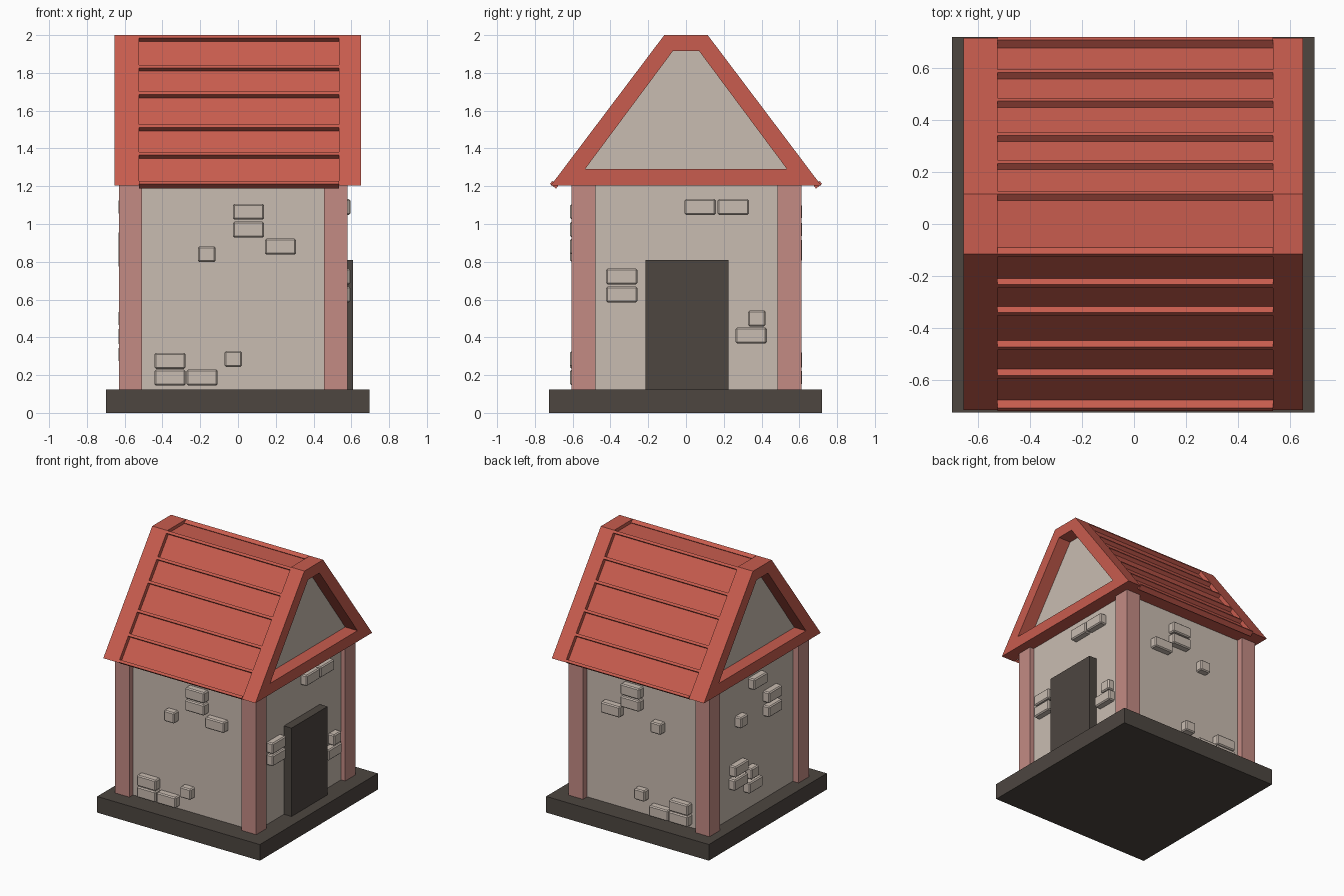
import bpy
import bmesh
from mathutils import Vector

cube = bpy.data.objects.get("Cube")
if cube:
    bpy.data.objects.remove(cube, do_unlink=True)


def material(name, srgb):
    linear = [((c / 255 + 0.055) / 1.055) ** 2.4 for c in srgb] + [1.0]
    mat = bpy.data.materials.new(name)
    mat.use_nodes = True
    mat.diffuse_color = linear
    bsdf = mat.node_tree.nodes["Principled BSDF"]
    bsdf.inputs["Base Color"].default_value = linear
    bsdf.inputs["Roughness"].default_value = 0.9
    return mat


STONE = material("pale stone", (201, 188, 177))
RED = material("roof red", (200, 92, 78))
PINK = material("pillar pink", (195, 139, 132))
DARK = material("dark stone", (77, 70, 64))


def finish(bm, name, mat):
    bmesh.ops.recalc_face_normals(bm, faces=bm.faces)
    mesh = bpy.data.meshes.new(name)
    bm.to_mesh(mesh)
    bm.free()
    mesh.materials.append(mat)
    obj = bpy.data.objects.new(name, mesh)
    bpy.context.collection.objects.link(obj)
    return obj


def box(name, mat, x, y, z):
    """Box from (min, max) pairs."""
    bm = bmesh.new()
    bmesh.ops.create_cube(bm, size=1)
    for v in bm.verts:
        v.co = [r[0] if c < 0 else r[1] for c, r in zip(v.co, (x, y, z))]
    return finish(bm, name, mat)


def prism(name, mat, profile, x0, x1):
    """Extrude a (y, z) profile along x."""
    bm = bmesh.new()
    face = bm.faces.new([bm.verts.new((x0, y, z)) for y, z in profile])
    ext = bmesh.ops.extrude_face_region(bm, geom=[face])
    for v in ext["geom"]:
        if isinstance(v, bmesh.types.BMVert):
            v.co.x = x1
    return finish(bm, name, mat)


def ring(name, mat, outer, inner, x0, x1):
    """Hollow frame between two (y, z) outlines."""
    bm = bmesh.new()
    loops = [[bm.verts.new((x, y, z)) for y, z in pts]
             for x, pts in ((x0, outer), (x1, outer), (x1, inner), (x0, inner))]
    n = len(outer)
    for k in range(4):
        a, b = loops[k], loops[(k + 1) % 4]
        for i in range(n):
            j = (i + 1) % n
            bm.faces.new((a[i], a[j], b[j], b[i]))
    return finish(bm, name, mat)


def trapezoid(y_low, z_low, y_high, z_high):
    return [(-y_low, z_low), (y_low, z_low), (y_high, z_high), (-y_high, z_high)]


# Base, walls and door
WEST, EAST, SIDE = -0.58, 0.545, 0.56
FLOOR, EAVE = 0.125, 1.205
box("base", DARK, (-0.7, 0.695), (-0.725, 0.72), (0, FLOOR))
box("walls", STONE, (WEST, EAST), (-SIDE, SIDE), (FLOOR, EAVE))
box("door", DARK, (EAST - 0.02, 0.61), (-0.215, 0.225), (FLOOR, 0.81))

# Corner pillars
for xn, xr in (("right", (-0.63, -0.508)), ("left", (0.455, 0.58))):
    for yn, yr in (("front", (-0.605, -0.48)), ("back", (0.485, 0.612))):
        box(f"{yn}_{xn}_pillar", PINK, xr, yr, (FLOOR, EAVE))

# Roof end frames and recessed gables
outer = trapezoid(0.715, EAVE, 0.115, 2.0)
inner = trapezoid(0.535, 1.29, 0.07, 1.915)
X0, X1 = -0.525, 0.535
ring("right_roof_frame", RED, outer, inner, -0.655, X0)
ring("left_roof_frame", RED, outer, inner, X1, 0.65)
prism("gable_wall", STONE, trapezoid(0.6, 1.25, 0.08, 1.94), -0.555, EAST)

# Sunken roof panels with raised battens across both slopes
prism("roof_panels", RED, trapezoid(0.677, EAVE, 0.096, 1.975), X0, X1)
top = Vector((0.115, 2.0))
down = (Vector((0.715, EAVE)) - top).normalized()
out = Vector((-down.y, down.x))
for side, label in ((-1, "front"), (1, "back")):
    for i, z in enumerate((1.984, 1.827, 1.685, 1.51, 1.365, 1.207)):
        lower = top + down * ((z - 2.0) / down.y)
        upper = lower - down * 0.02
        lift = out * (0.008 if z < 1.3 else 0)
        quad = [upper + lift, lower + lift, lower - out * 0.032, upper - out * 0.032]
        prism(f"{label}_batten_{i + 1}", RED, [(p.x * side, p.y) for p in quad], X0, X1)

# Protruding bricks: centre along the wall, centre height, width
BIG, SMALL = 0.165, 0.092
long_wall = [(0.055, 1.065, BIG), (0.055, 0.97, BIG), (0.225, 0.88, BIG),
             (-0.165, 0.84, SMALL), (-0.36, 0.275, BIG), (-0.36, 0.187, BIG),
             (-0.19, 0.187, BIG), (-0.025, 0.285, SMALL)]
door_wall = [(0.075, 1.09, BIG), (0.25, 1.09, BIG), (-0.34, 0.722, BIG),
             (-0.34, 0.627, BIG), (0.375, 0.5, SMALL), (0.345, 0.41, BIG)]
plain_wall = [(-0.02, 1.09, BIG), (-0.2, 0.92, BIG), (-0.2, 0.81, BIG),
              (0.18, 0.855, SMALL), (0.21, 0.5, BIG), (0.22, 0.4, BIG),
              (0.05, 0.41, SMALL), (0.04, 0.31, BIG)]
walls = (("front", long_wall, "y", (-0.613, -SIDE + 0.02)),
         ("back", long_wall, "y", (SIDE - 0.02, 0.613)),
         ("left", door_wall, "x", (EAST - 0.02, 0.595)),
         ("right", plain_wall, "x", (-0.632, WEST + 0.02)))
for label, bricks, axis, depth in walls:
    for i, (c, z, w) in enumerate(bricks):
        along = (c - w / 2, c + w / 2)
        xr, yr = (along, depth) if axis == "y" else (depth, along)
        brick = box(f"{label}_brick_{i + 1}", STONE, xr, yr, (z - 0.042, z + 0.042))
        bevel = brick.modifiers.new("worn edges", "BEVEL")
        bevel.width = 0.008
        bevel.segments = 1
